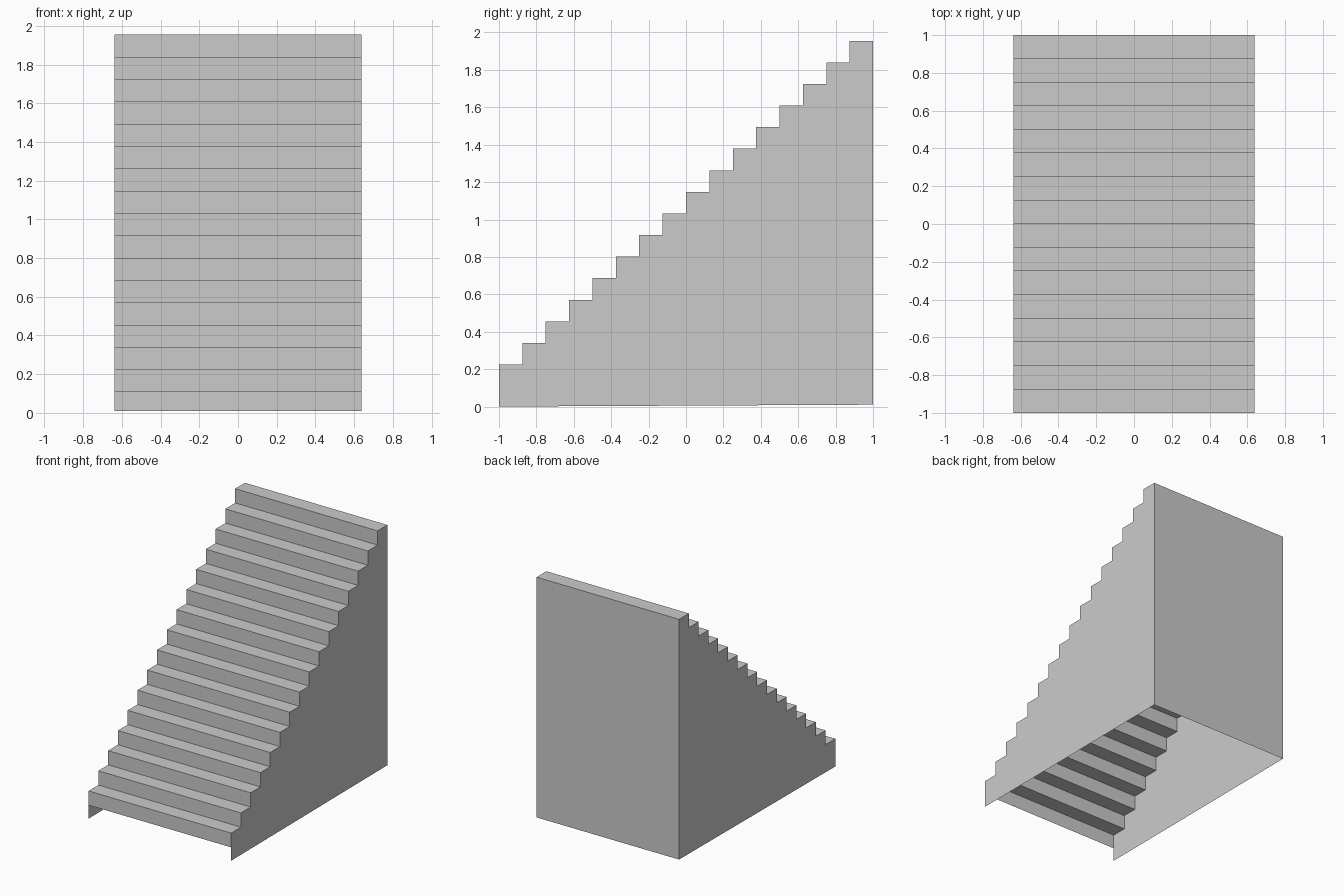
import bpy

if "Cube" in bpy.data.objects:
    bpy.data.objects.remove(bpy.data.objects["Cube"])

STEPS = 16
HALF_W = 0.638
RUN = 2.0 / STEPS
RISE = 0.1154
FIRST = 0.109          # underside of the lowest riser
BACK_BOTTOM = 0.01     # base edge lifts very slightly toward the back


def make_sheet(name, verts, faces):
    mesh = bpy.data.meshes.new(name)
    mesh.from_pydata(verts, [], faces)
    mesh.update()
    obj = bpy.data.objects.new(name, mesh)
    bpy.context.collection.objects.link(obj)
    return obj


# Zigzag stair profile in (y, z), from the lowest riser to the top back edge
profile = [(-1.0, FIRST)]
for i in range(STEPS):
    z = FIRST + (i + 1) * RISE
    profile += [(-1.0 + i * RUN, z), (-1.0 + (i + 1) * RUN, z)]
top = profile[-1][1]

# Treads and risers: one folded sheet, open underneath
verts = [(x, y, z) for y, z in profile for x in (-HALF_W, HALF_W)]
faces = [(2 * i, 2 * i + 1, 2 * i + 3, 2 * i + 2) for i in range(len(profile) - 1)]
make_sheet("treads_and_risers", verts, faces)

# Side panels: stepped outline closed along the base
outline = [(-1.0, 0.0), (1.0, BACK_BOTTOM)] + profile[:0:-1]
for name, x in (("right_side_panel", HALF_W), ("left_side_panel", -HALF_W)):
    order = list(range(len(outline)))
    if x < 0:
        order.reverse()
    make_sheet(name, [(x, y, z) for y, z in outline], [order])

# Back panel
make_sheet("back_panel",
           [(HALF_W, 1, BACK_BOTTOM), (-HALF_W, 1, BACK_BOTTOM),
            (-HALF_W, 1, top), (HALF_W, 1, top)],
           [(0, 1, 2, 3)])
